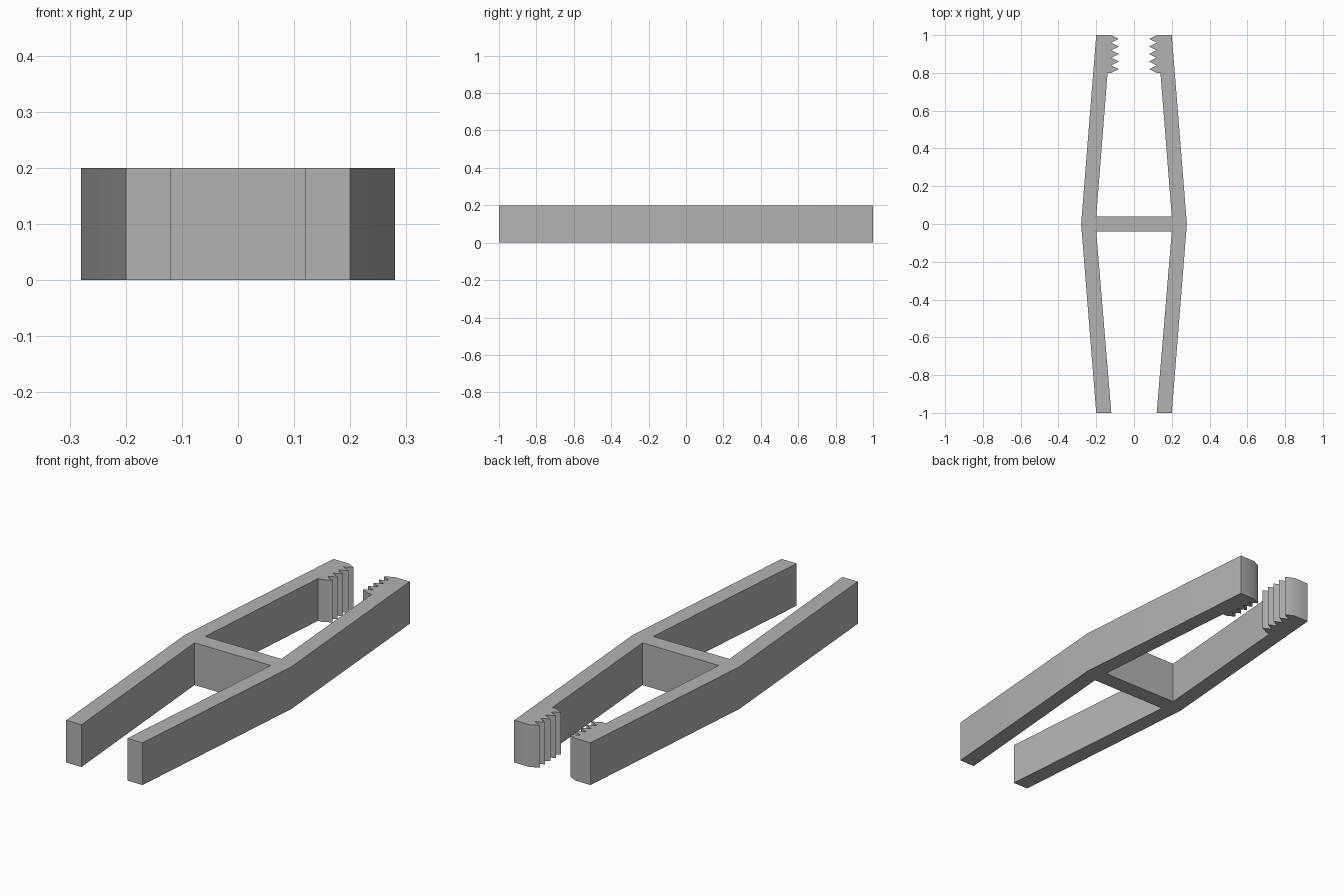
import bpy
import bmesh
import math

HEIGHT = 0.2
TEETH = 5
PITCH = 0.04

cube = bpy.data.objects.get("Cube")
if cube:
    bpy.data.objects.remove(cube, do_unlink=True)


def flat_material(name, colour):
    mat = bpy.data.materials.new(name)
    mat.use_nodes = True
    mat.diffuse_color = colour
    mat.node_tree.nodes["Principled BSDF"].inputs["Base Color"].default_value = colour
    return mat


# Left half of the outline: crossbar, handle, outer bend, jaw tip
half = [(0.2, -0.04), (0.12, -1), (0.2, -1), (0.28, 0), (0.2, 1), (0.12, 1)]

# Gripping teeth along the jaw
for i in range(TEETH):
    y = 1 - i * PITCH
    half += [(0.08, y - PITCH / 2), (0.12, y - PITCH)]

# Back of the jaw and down the inside of the arm to the crossbar
half += [(0.14, 0.8), (0.2, 0.04)]

# Mirror the half into one closed outline
outline = half + [(-x, y) for x, y in reversed(half)]

# Extrude the outline into a solid clip
bm = bmesh.new()
base = bm.faces.new([bm.verts.new((x, y, 0)) for x, y in outline])
extruded = bmesh.ops.extrude_face_region(bm, geom=[base], use_keep_orig=True)
top = [v for v in extruded["geom"] if isinstance(v, bmesh.types.BMVert)]
bmesh.ops.translate(bm, verts=top, vec=(0, 0, HEIGHT))
bmesh.ops.recalc_face_normals(bm, faces=bm.faces)
mesh = bpy.data.meshes.new("clip_body")
bm.to_mesh(mesh)
bm.free()

mesh.materials.append(flat_material("plain grey", (0.45, 0.45, 0.45, 1)))
clip = bpy.data.objects.new("clip_body", mesh)
bpy.context.collection.objects.link(clip)

# Soften only the shallow bends
bpy.ops.object.select_all(action="DESELECT")
clip.select_set(True)
bpy.context.view_layer.objects.active = clip
bpy.ops.object.shade_smooth_by_angle(angle=math.radians(30))
